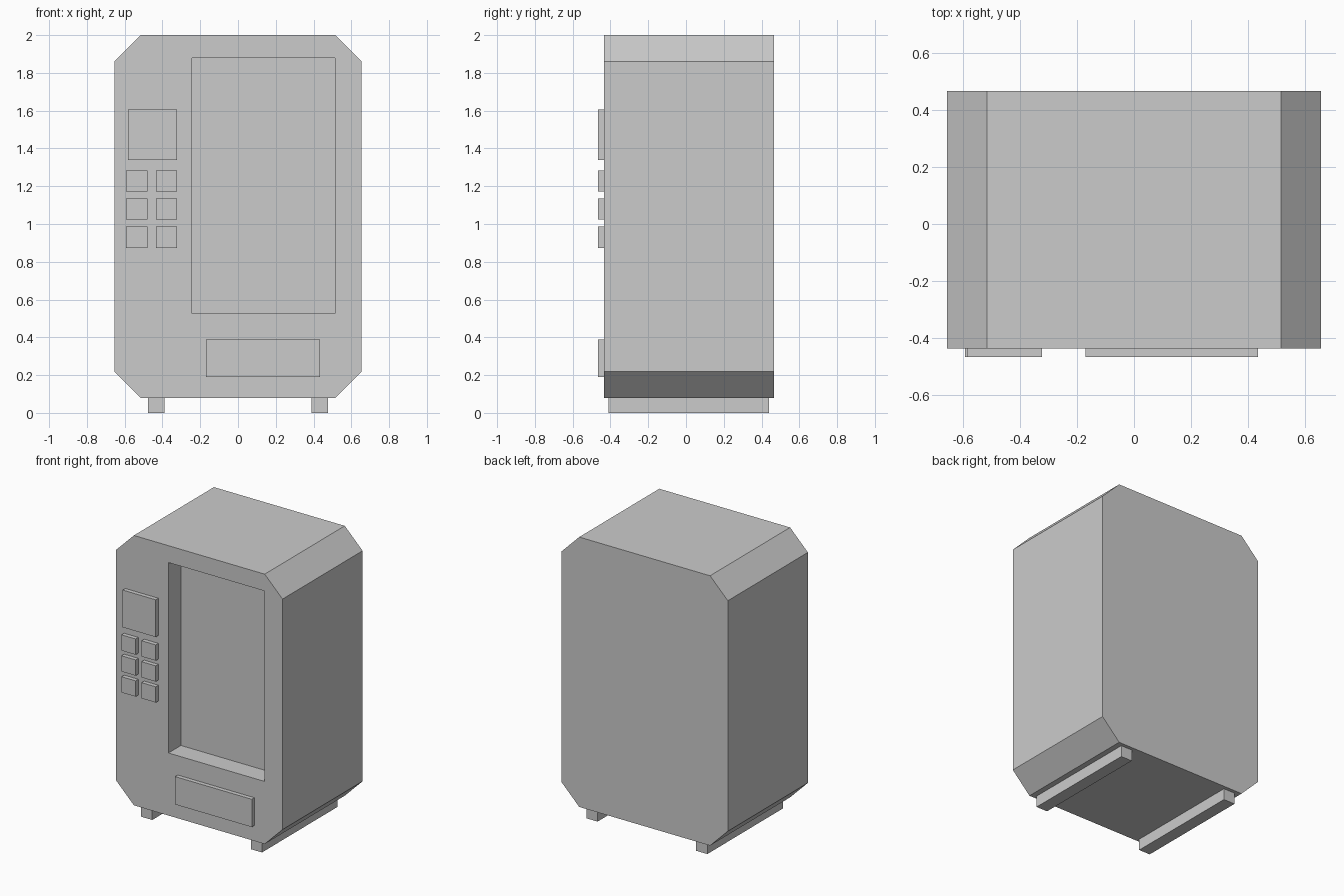
import bpy, bmesh

if "Cube" in bpy.data.objects:
    bpy.data.objects.remove(bpy.data.objects["Cube"])

FRONT, BACK, PANEL_FRONT = -0.435, 0.465, -0.465


def extrude_profile(name, points, y0, y1):
    """Extrude an (x, z) outline from y0 to y1."""
    bm = bmesh.new()
    face = bm.faces.new([bm.verts.new((x, y0, z)) for x, z in points])
    ext = bmesh.ops.extrude_face_region(bm, geom=[face], use_keep_orig=True)
    verts = [v for v in ext["geom"] if isinstance(v, bmesh.types.BMVert)]
    bmesh.ops.translate(bm, verts=verts, vec=(0, y1 - y0, 0))
    bmesh.ops.recalc_face_normals(bm, faces=bm.faces)
    mesh = bpy.data.meshes.new(name)
    bm.to_mesh(mesh)
    bm.free()
    obj = bpy.data.objects.new(name, mesh)
    bpy.context.collection.objects.link(obj)
    return obj


def box(name, x0, x1, y0, y1, z0, z1):
    return extrude_profile(name, [(x0, z0), (x1, z0), (x1, z1), (x0, z1)], y0, y1)


# Cabinet: rectangle with four cut corners
w, z0, z1, c = 0.655, 0.08, 2.0, 0.14
cabinet = extrude_profile("cabinet", [
    (-w + c, z0), (w - c, z0), (w, z0 + c), (w, z1 - c),
    (w - c, z1), (-w + c, z1), (-w, z1 - c), (-w, z0 + c)], FRONT, BACK)

# Display window recess
cutter = box("window_cutter", -0.243, 0.513, FRONT - 0.1, FRONT + 0.14, 0.525, 1.88)
cutter.hide_render = True
mod = cabinet.modifiers.new("window_recess", 'BOOLEAN')
mod.operation = 'DIFFERENCE'
mod.solver = 'EXACT'
mod.object = cutter
bpy.context.view_layer.objects.active = cabinet
bpy.ops.object.modifier_apply(modifier=mod.name)
bpy.data.objects.remove(cutter)

# Control screen and dispensing flap
box("control_screen", -0.582, -0.322, PANEL_FRONT, FRONT, 1.34, 1.605)
box("dispensing_flap", -0.17, 0.434, PANEL_FRONT, FRONT, 0.19, 0.388)

# Keypad: two columns by three rows
for row in range(3):
    for col in range(2):
        x, z = -0.592 + 0.158 * col, 1.172 - 0.149 * row
        box(f"keypad_button_{row}_{col}", x, x + 0.112, PANEL_FRONT, FRONT, z, z + 0.112)

# Runner feet along the depth
for side, x in (("left", -0.476), ("right", 0.388)):
    box(f"{side}_foot_rail", x, x + 0.088, -0.41, 0.44, 0, z0)
